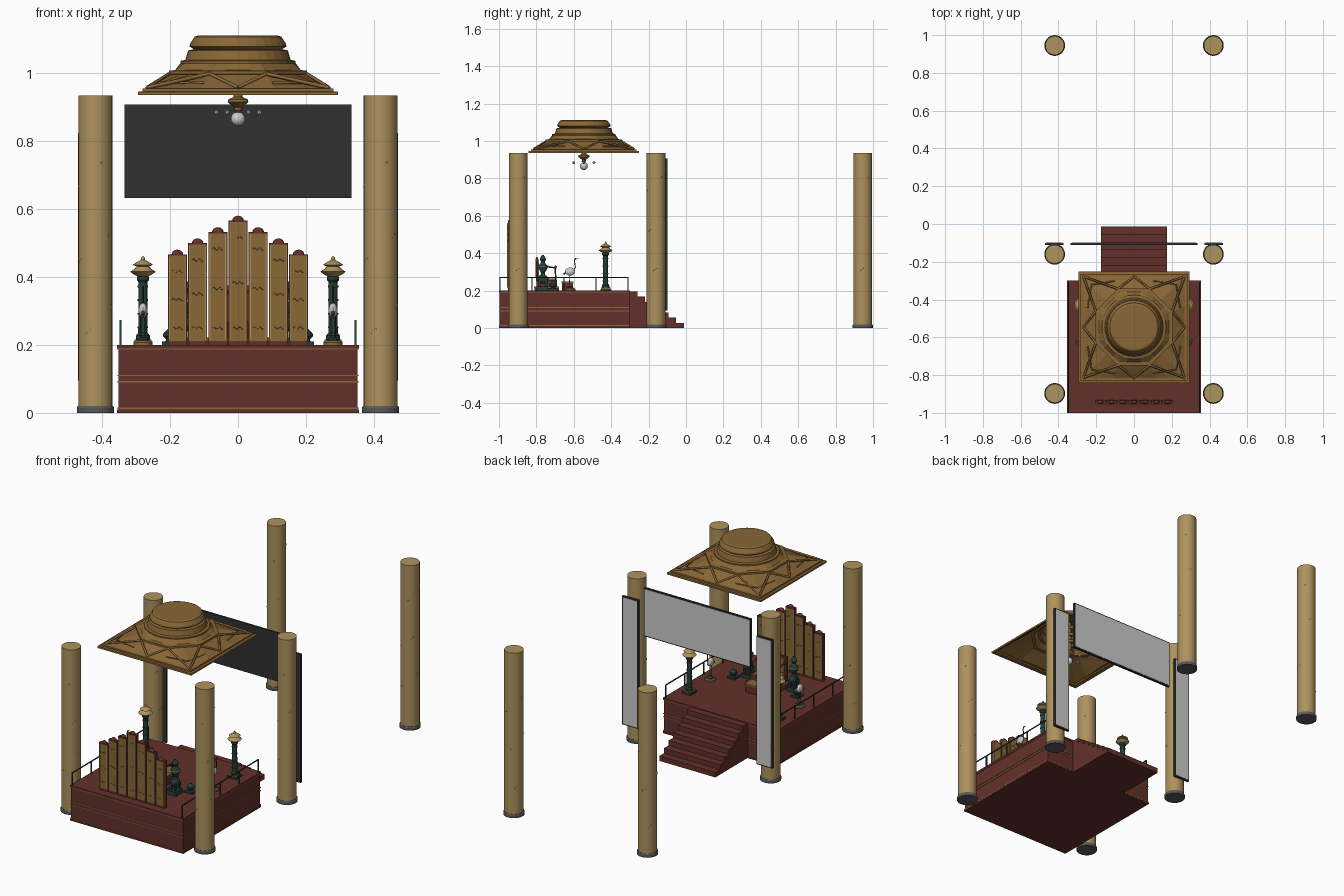
import bpy, bmesh
from math import sin, cos, pi
from mathutils import Vector

if "Cube" in bpy.data.objects:
    bpy.data.objects.remove(bpy.data.objects["Cube"])


def mat(name, r, g, b):
    m = bpy.data.materials.new(name)
    m.diffuse_color = (r, g, b, 1)
    m.use_nodes = True
    m.node_tree.nodes["Principled BSDF"].inputs["Base Color"].default_value = m.diffuse_color
    return m


RED = mat("red_lacquer", .125, .03, .024)
GOLD = mat("old_gold", .25, .135, .037)
PALE = mat("pale_gold", .42, .29, .11)
GREEN = mat("bronze_green", .018, .05, .043)
DARK = mat("dark_frame", .03, .03, .03)
STONE = mat("stone", .1, .1, .1)


def link(name, me, m):
    o = bpy.data.objects.new(name, me)
    bpy.context.collection.objects.link(o)
    if m:
        me.materials.append(m)
    return o


def box(name, x, y, z, m):
    """Box from (min, max) ranges."""
    bm = bmesh.new()
    bmesh.ops.create_cube(bm, size=1)
    for v in bm.verts:
        v.co = [(r[0] + r[1]) / 2 + c * (r[1] - r[0]) for c, r in zip(v.co, (x, y, z))]
    me = bpy.data.meshes.new(name)
    bm.to_mesh(me)
    bm.free()
    return link(name, me, m)


def loft(name, rings, m, bottom=True):
    bm = bmesh.new()
    rs = [[bm.verts.new(p) for p in r] for r in rings]
    n = len(rs[0])
    for a, b in zip(rs, rs[1:]):
        for i in range(n):
            bm.faces.new((a[i], a[(i + 1) % n], b[(i + 1) % n], b[i]))
    bm.faces.new(rs[-1])
    if bottom:
        bm.faces.new(rs[0][::-1])
    me = bpy.data.meshes.new(name)
    bm.to_mesh(me)
    bm.free()
    return link(name, me, m)


smooth = []


def lathe(name, x, y, profile, m, n=20):
    o = loft(name, [[(x + r * cos(2 * pi * i / n), y + r * sin(2 * pi * i / n), z)
                     for i in range(n)] for r, z in profile], m)
    smooth.append(o)
    return o


def ball(name, c, s, m, seg=16):
    bm = bmesh.new()
    bmesh.ops.create_uvsphere(bm, u_segments=seg, v_segments=seg // 2, radius=1)
    for v in bm.verts:
        v.co = [a + b * k for a, b, k in zip(c, v.co, s)]
    me = bpy.data.meshes.new(name)
    bm.to_mesh(me)
    bm.free()
    o = link(name, me, m)
    smooth.append(o)
    return o


def tube(name, pts, r, m, res=1):
    cu = bpy.data.curves.new(name, 'CURVE')
    cu.dimensions = '3D'
    cu.bevel_depth, cu.bevel_resolution, cu.use_fill_caps = r, res, True
    sp = cu.splines.new('POLY')
    sp.points.add(len(pts) - 1)
    for p, q in zip(sp.points, pts):
        p.co = (*q, 1)
    return link(name, cu, m)


# Six columns with shallow spiral relief
for x in (-.42, .42):
    for y in (-.897, -.16, .945):
        lathe("column_base", x, y, [(.055, 0), (.055, .015), (.052, .02)], STONE, 28)
        lathe("column_shaft", x, y, [(.05, .018), (.05, .935)], PALE, 28)
        pts = []
        for i in range(61):
            a = i * pi / 10 + 1
            r = .046 + .003 * sin(3.3 * a)
            pts.append((x + r * cos(a), y + r * sin(a), .12 + .7 * i / 60))
        tube("column_relief", pts, .0025, PALE)

# Platform with gold mouldings
box("platform", (-.352, .352), (-.998, -.303), (0, .19), RED)
box("platform_top", (-.356, .356), (-1, -.3), (.19, .2), RED)
box("platform_plinth", (-.356, .356), (-1, -.3), (0, .01), RED)
for z in (.012, .09, .108, .187):
    box("platform_trim", (-.3545, .3545), (-.9995, -.3015), (z, z + .004), GOLD)

# Staircase
for i in range(7):
    box("stair_step", (-.176, .176), (-.305, -.012 - i * .0414), (i * .028, (i + 1) * .028), RED)

# Side railings
for s in (-1, 1):
    x = s * .346
    for i in range(5):
        y = -.995 + i * .171
        box("rail_post", (x - .003, x + .003), (y - .003, y + .003), (.2, .272), GREEN)
    box("top_rail", (x - .0025, x + .0025), (-.998, -.308), (.268, .273), GREEN)

# Seven-panel stepped screen
for i in range(-3, 4):
    x, top = i * .0595, (.567, .533, .5, .467)[abs(i)]
    box("screen_frame", (x - .028, x + .028), (-.953, -.933), (.2, top), RED)
    box("screen_panel", (x - .0255, x + .0255), (-.955, -.931), (.212, top - .004), GOLD)
    ball("screen_crest", (x, -.943, top), (.017, .01, .014), RED)
    for y in (-.9553, -.9307):
        for j in range(3):
            z = .25 + j * (top - .3) / 2
            tube("screen_scroll", [(x - .016 + k * .004, y, z + .004 * sin(k * 1.5))
                                   for k in range(9)], .001, GOLD, 0)
        for e in (-.023, .023):
            box("screen_bead", (x + e - .0012, x + e + .0012), (y - .001, y + .001),
                (.216, top - .008), PALE)

# Throne and footstool
box("throne_dais", (-.1, .1), (-.81, -.68), (.2, .222), RED)
box("throne_dais_trim", (-.102, .102), (-.812, -.678), (.214, .219), GOLD)
box("throne_seat", (-.08, .08), (-.8, -.69), (.222, .256), RED)
box("seat_cushion", (-.07, .07), (-.79, -.692), (.256, .264), GOLD)
box("throne_back", (-.08, .08), (-.803, -.79), (.25, .36), RED)
box("back_panel", (-.065, .065), (-.804, -.787), (.27, .35), GOLD)
ball("throne_crest", (0, -.797, .36), (.045, .008, .02), GOLD)
for s in (-1, 1):
    tube("throne_arm", [(s * .078, -.795, .335), (s * .078, -.74, .328),
                        (s * .078, -.7, .322), (s * .078, -.695, .25)], .005, RED)
    ball("arm_knob", (s * .078, -.698, .326), (.008, .008, .008), GOLD, 10)
box("footstool", (-.05, .05), (-.663, -.604), (.2, .24), RED)
box("footstool_top", (-.054, .054), (-.666, -.601), (.24, .248), GOLD)

for s in (-1, 1):
    # Tall vessels on stands beside the throne
    x, y = s * .142, -.765
    box("vessel_plinth", (x - .028, x + .028), (y - .035, y + .028), (.2, .222), GREEN)
    ball("vessel_carrier", (x, y, .262), (.02, .03, .024), GREEN)
    for dx in (-.013, .013):
        for dy in (-.018, .018):
            box("carrier_leg", (x + dx - .006, x + dx + .006), (y + dy - .006, y + dy + .006),
                (.222, .26), GREEN)
    lathe("vessel_body", x, y, [(.014, .275), (.01, .295), (.023, .318), (.025, .332),
                                (.014, .345), (.01, .355), (.017, .366), (.012, .38), (.003, .392)], GREEN)
    lathe("vessel_band", x, y, [(.026, .328), (.026, .334)], PALE)

    # Low burners
    x, y = s * .2, -.71
    box("burner_plinth", (x - .024, x + .024), (y - .024, y + .024), (.2, .211), GREEN)
    lathe("burner_bowl", x, y, [(.014, .21), (.012, .217), (.021, .226), (.02, .235),
                                (.012, .242), (.004, .25)], GREEN)

    # Cranes
    x, y = s * .28, -.62
    lathe("crane_base", x, y, [(.028, .2), (.028, .208), (.022, .213)], GOLD)
    ball("crane_rock", (x, y, .212), (.018, .02, .012), GREEN, 10)
    for e in (-.006, .006):
        tube("crane_leg", [(x + e, y, .21), (x + e, y - .003, .25), (x + e, y, .29)], .002, GREEN)
    ball("crane_body", (x, y, .302), (.0135, .027, .022), None)
    tube("crane_neck", [(x, y + .018, .31), (x, y + .029, .325), (x, y + .026, .345),
                        (x, y + .023, .36), (x, y + .028, .37)], .0028, GREEN)
    ball("crane_head", (x, y + .029, .37), (.004, .006, .004), GREEN, 10)
    tube("crane_beak", [(x, y + .03, .37), (x, y + .048, .372)], .0012, GREEN)
    tube("crane_tail", [(x, y - .02, .3), (x, y - .034, .287)], .005, GREEN)

    # Pavilion lamps
    y = -.43
    box("lamp_plinth", (x - .028, x + .028), (y - .028, y + .028), (.2, .21), GREEN)
    box("lamp_plinth_trim", (x - .025, x + .025), (y - .025, y + .025), (.21, .216), GOLD)
    lathe("lamp_shaft", x, y, [(.02, .216), (.02, .228), (.014, .236), (.013, .385),
                               (.018, .392), (.018, .402)], GREEN, 12)
    for z in (.25, .29, .33, .37):
        lathe("lamp_ring", x, y, [(.0155, z), (.0155, z + .005)], GREEN, 12)
    lathe("lamp_lower_roof", x, y, [(.012, .4), (.03, .41), (.037, .416), (.025, .424),
                                    (.016, .434)], PALE, 16)
    lathe("lamp_upper_roof", x, y, [(.014, .43), (.03, .436), (.02, .443), (.007, .45),
                                    (.005, .458), (.001, .462)], PALE, 16)

# Hanging boards: dark fronts, plain grey back faces
for name, x0, x1, z0, z1 in (("wide_board", -.335, .335, .633, .908),
                             ("left_board", -.472, -.372, .095, .825),
                             ("right_board", .372, .472, .095, .825)):
    box(name, (x0, x1), (-.112, -.1), (z0, z1), DARK)
    box(name + "_face", (x0 + .006, x1 - .006), (-.101, -.0985), (z0 + .006, z1 - .006), None)

# Coffered canopy: square to octagon to circle
CY = -.546


def ring(kind, r, z, n=32):
    out = []
    for i in range(n):
        a = 2 * pi * i / n
        if kind == 's':
            k = r / max(abs(cos(a)), abs(sin(a)))
        elif kind == 'o':
            k = r / cos((a + pi / 8) % (pi / 4) - pi / 8)
        else:
            k = r
        out.append((k * cos(a), CY + k * sin(a), z))
    return out


PROFILE = [('s', .295, .936), ('s', .295, .946), ('s', .282, .947), ('s', .282, .955),
           ('s', .268, .956), ('o', .2, .997), ('o', .204, .998), ('o', .204, 1.008),
           ('o', .185, 1.01), ('c', .17, 1.03), ('c', .17, 1.037), ('c', .155, 1.04),
           ('c', .147, 1.068), ('c', .13, 1.071), ('c', .143, 1.08), ('c', .141, 1.088),
           ('c', .128, 1.108), ('c', .117, 1.112)]
canopy = loft("canopy_shell", [ring(*p) for p in PROFILE], GOLD, bottom=False)
mod = canopy.modifiers.new("thickness", 'SOLIDIFY')
mod.thickness, mod.offset = .006, -1

# Canopy ribs
sq, oc = ring('s', .268, .958), ring('o', .202, .999)
for q in range(4):
    c = 4 + 8 * q
    for d in (-2, 2):
        tube("corner_rib", [sq[c], oc[(c + d) % 32]], .006, GOLD, 0)
        tube("edge_rib", [sq[(c + 2 * d) % 32], oc[(c + d) % 32]], .006, GOLD, 0)
    tube("cross_rib", [Vector(sq[(c - 2) % 32]).lerp(Vector(oc[(c - 2) % 32]), .35),
                       Vector(sq[c]).lerp(Vector(oc[c]), .35),
                       Vector(sq[(c + 2) % 32]).lerp(Vector(oc[(c + 2) % 32]), .35)], .004, GOLD, 0)

# Pendant with coil and hanging pearls
lathe("pendant", 0, CY, [(.004, .882), (.012, .892), (.01, .9), (.02, .907), (.031, .916),
                         (.028, .924), (.014, .93), (.012, 1.106)], GOLD)
coil = [((.035 + .0009 * i) * cos(i * .35), CY + (.035 + .0009 * i) * sin(i * .35), .965 + .0018 * i)
        for i in range(72)]
tube("ceiling_coil", coil, .009, GOLD)
ball("large_pearl", (0, CY, .866), (.021, .021, .021), None, 20)
for i in range(6):
    a = i * pi / 3
    ball("small_pearl", (.063 * cos(a), CY + .063 * sin(a), .885), (.0075,) * 3, None, 10)

# Smooth shading for round parts
bpy.ops.object.select_all(action='DESELECT')
for o in smooth:
    o.select_set(True)
bpy.context.view_layer.objects.active = smooth[0]
bpy.ops.object.shade_smooth_by_angle()
